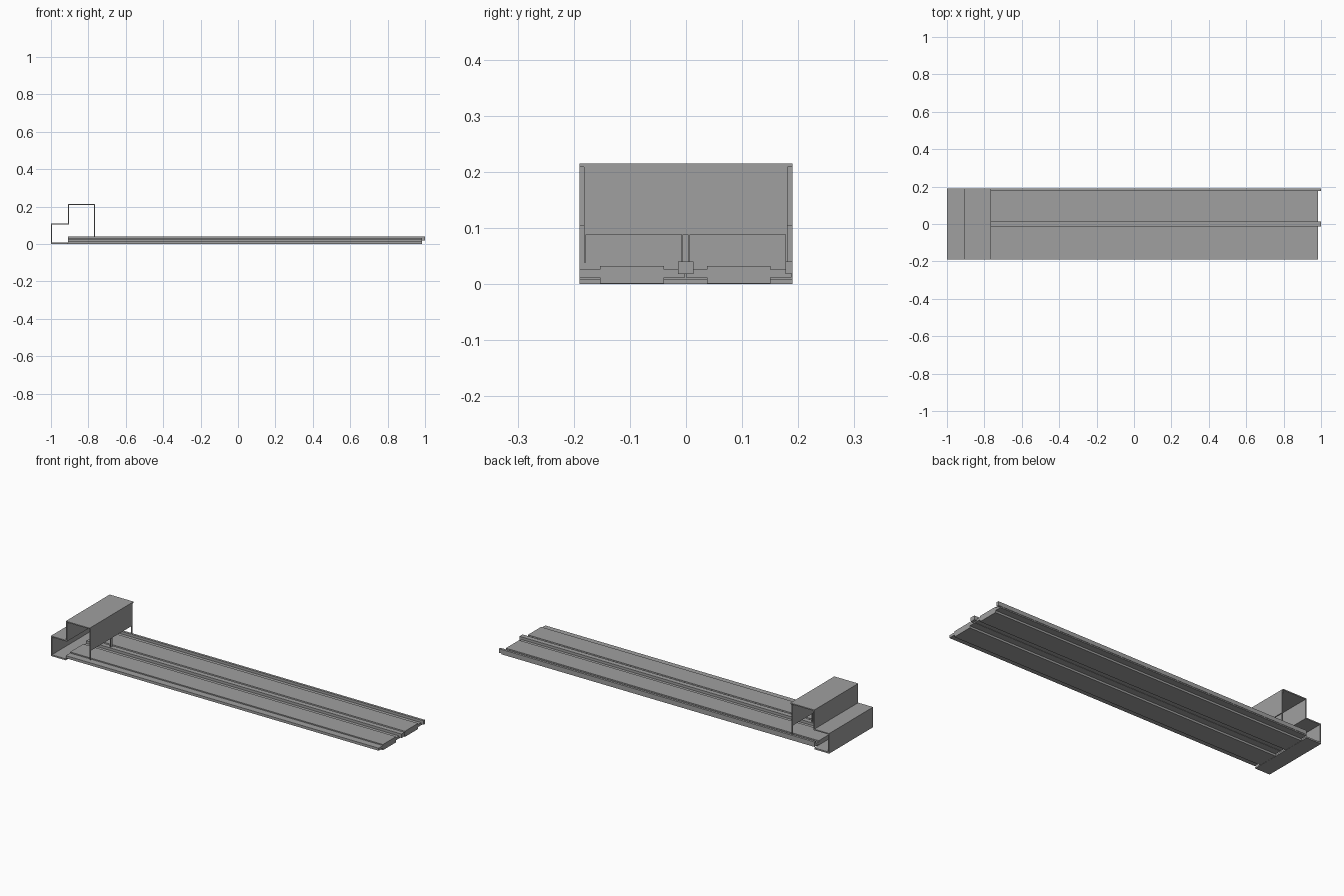
import bpy
import bmesh

if "Cube" in bpy.data.objects:
    bpy.data.objects.remove(bpy.data.objects["Cube"])

grey = bpy.data.materials.new("metal_grey")
grey.use_nodes = True
grey.diffuse_color = (0.35, 0.35, 0.35, 1)
grey.node_tree.nodes["Principled BSDF"].inputs["Base Color"].default_value = (0.35, 0.35, 0.35, 1)


def extrude(name, outline, axis, start, end):
    """Extrude a closed outline along x (outline in y, z) or y (outline in x, z)."""
    bm = bmesh.new()
    if axis == "x":
        verts = [bm.verts.new((start, a, b)) for a, b in outline]
        move = (end - start, 0, 0)
    else:
        verts = [bm.verts.new((a, start, b)) for a, b in outline]
        move = (0, end - start, 0)
    face = bm.faces.new(verts)
    out = bmesh.ops.extrude_face_region(bm, geom=[face], use_keep_orig=True)
    moved = [g for g in out["geom"] if isinstance(g, bmesh.types.BMVert)]
    bmesh.ops.translate(bm, verts=moved, vec=move)
    bmesh.ops.recalc_face_normals(bm, faces=bm.faces)
    mesh = bpy.data.meshes.new(name)
    bm.to_mesh(mesh)
    bm.free()
    mesh.materials.append(grey)
    obj = bpy.data.objects.new(name, mesh)
    bpy.context.collection.objects.link(obj)
    return obj


W = 0.19      # half width
T = 0.006     # sheet thickness
BACK, STEP, FRONT = -1.0, -0.91, -0.765
LOW, HIGH = 0.11, 0.215

# Folded sheet housing, open at both ends
extrude("housing", [
    (STEP, 0), (BACK, 0), (BACK, LOW), (STEP, LOW), (STEP, HIGH), (FRONT, HIGH),
    (FRONT, HIGH - T), (STEP + T, HIGH - T), (STEP + T, LOW - T),
    (BACK + T, LOW - T), (BACK + T, 0.008), (STEP, 0.008)], "y", -W, W)

# Front wall with two wide openings and thin legs
extrude("front_wall", [
    (-0.182, 0.209), (-0.182, 0.038), (-0.178, 0.038), (-0.178, 0.088),
    (-0.008, 0.088), (-0.008, 0.038), (-0.005, 0.038), (-0.005, 0.088),
    (0.004, 0.088), (0.004, 0.038), (0.007, 0.038), (0.007, 0.088),
    (0.177, 0.088), (0.177, 0.038), (0.181, 0.038), (0.181, 0.209)],
    "x", FRONT - T, FRONT)

# Two long boards with raised middles and thin tongues along the edges
for side, (y0, y1) in {"right": (-0.19, -0.002), "left": (0.0, 0.188)}.items():
    a, b = y0 + 0.037, y1 - 0.037
    extrude(side + "_board", [
        (y0, 0.012), (a, 0.012), (a, 0.001), (b, 0.001), (b, 0.012), (y1, 0.012),
        (y1, 0.026), (b, 0.026), (b, 0.032), (a, 0.032), (a, 0.026), (y0, 0.026)],
        "x", STEP, 0.985)

# Rails covering the middle joint and the left edge
for name, y0, y1 in (("middle_rail", -0.014, 0.013), ("left_rail", 0.177, 0.19)):
    extrude(name, [(y0, 0.018), (y1, 0.018), (y1, 0.04), (y0, 0.04)], "x", STEP, 1.0)
